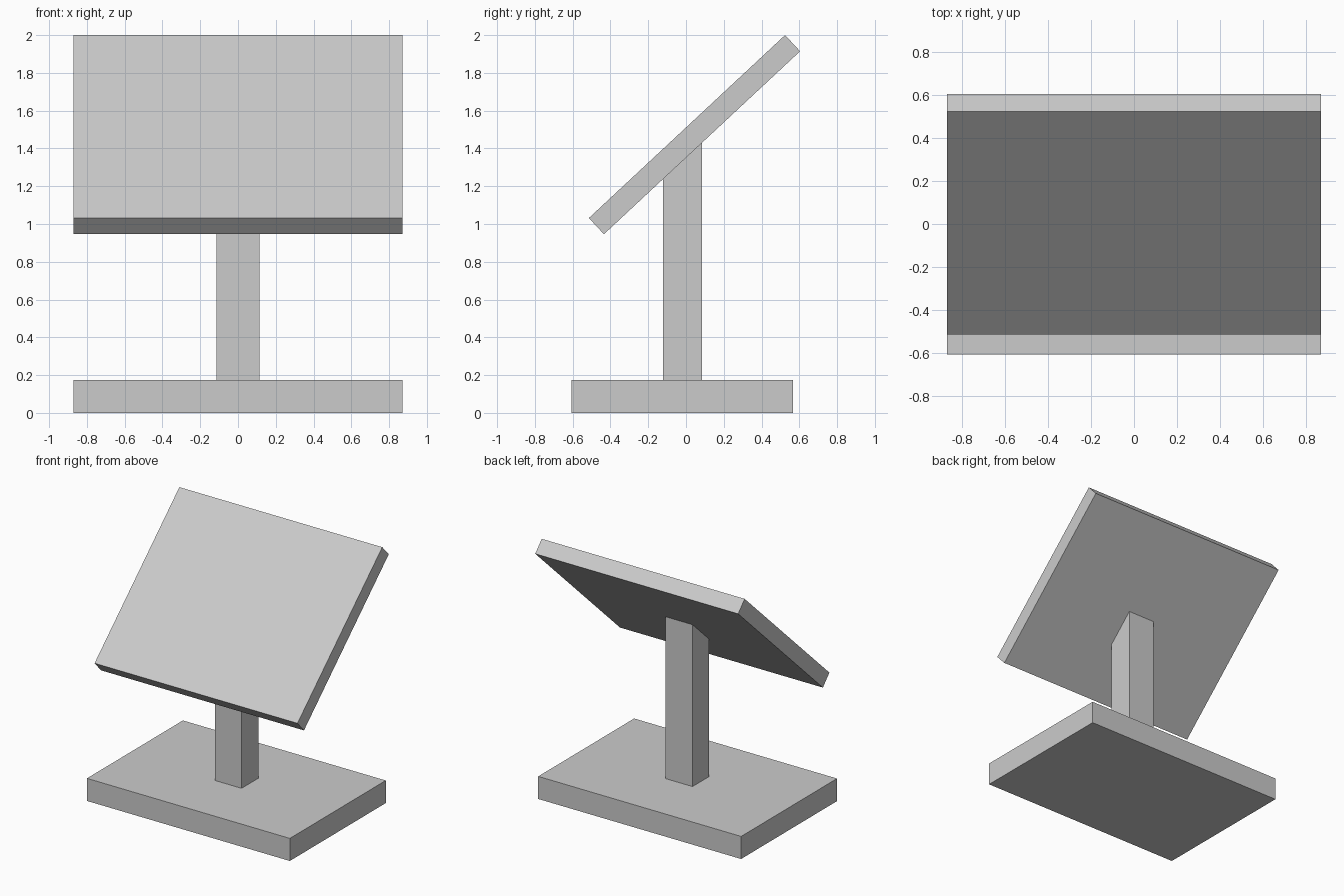
import bpy
import bmesh
from math import radians, tan, cos
from mathutils import Matrix, Vector

cube = bpy.data.objects.get("Cube")
if cube:
    bpy.data.objects.remove(cube, do_unlink=True)

# One plain grey for the whole stand
grey = bpy.data.materials.new("light_grey")
grey.use_nodes = True
grey.diffuse_color = (0.6, 0.6, 0.6, 1)
bsdf = next(n for n in grey.node_tree.nodes if n.type == "BSDF_PRINCIPLED")
bsdf.inputs["Base Color"].default_value = grey.diffuse_color

TILT = radians(43)
PANEL_CENTRE = Vector((0, 0.045, 1.473))
PANEL_THICKNESS = 0.117


def box(name, size, centre, tilt=0, shape=None):
    """Flat-sided box; shape may adjust each finished vertex."""
    bm = bmesh.new()
    matrix = (Matrix.Translation(centre) @ Matrix.Rotation(tilt, 4, "X")
              @ Matrix.Diagonal((*size, 1)))
    bmesh.ops.create_cube(bm, size=1, matrix=matrix)
    if shape:
        for v in bm.verts:
            shape(v)
    mesh = bpy.data.meshes.new(name)
    bm.to_mesh(mesh)
    bm.free()
    mesh.materials.append(grey)
    obj = bpy.data.objects.new(name, mesh)
    bpy.context.collection.objects.link(obj)
    return obj


def meet_panel(v):
    """Slope the post's top so it ends just inside the panel's underside."""
    if v.co.z > 0.5:
        drop = (PANEL_THICKNESS / 2 - 0.005) / cos(TILT)
        v.co.z = PANEL_CENTRE.z + (v.co.y - PANEL_CENTRE.y) * tan(TILT) - drop


# Base slab, upright post and tilted panel
box("base", (1.74, 1.175, 0.175), (0, -0.02, 0.0875))
box("post", (0.23, 0.205, 1.1), (0, -0.018, 0.72), shape=meet_panel)
box("tilted_panel", (1.74, 1.42, PANEL_THICKNESS), PANEL_CENTRE, TILT)
